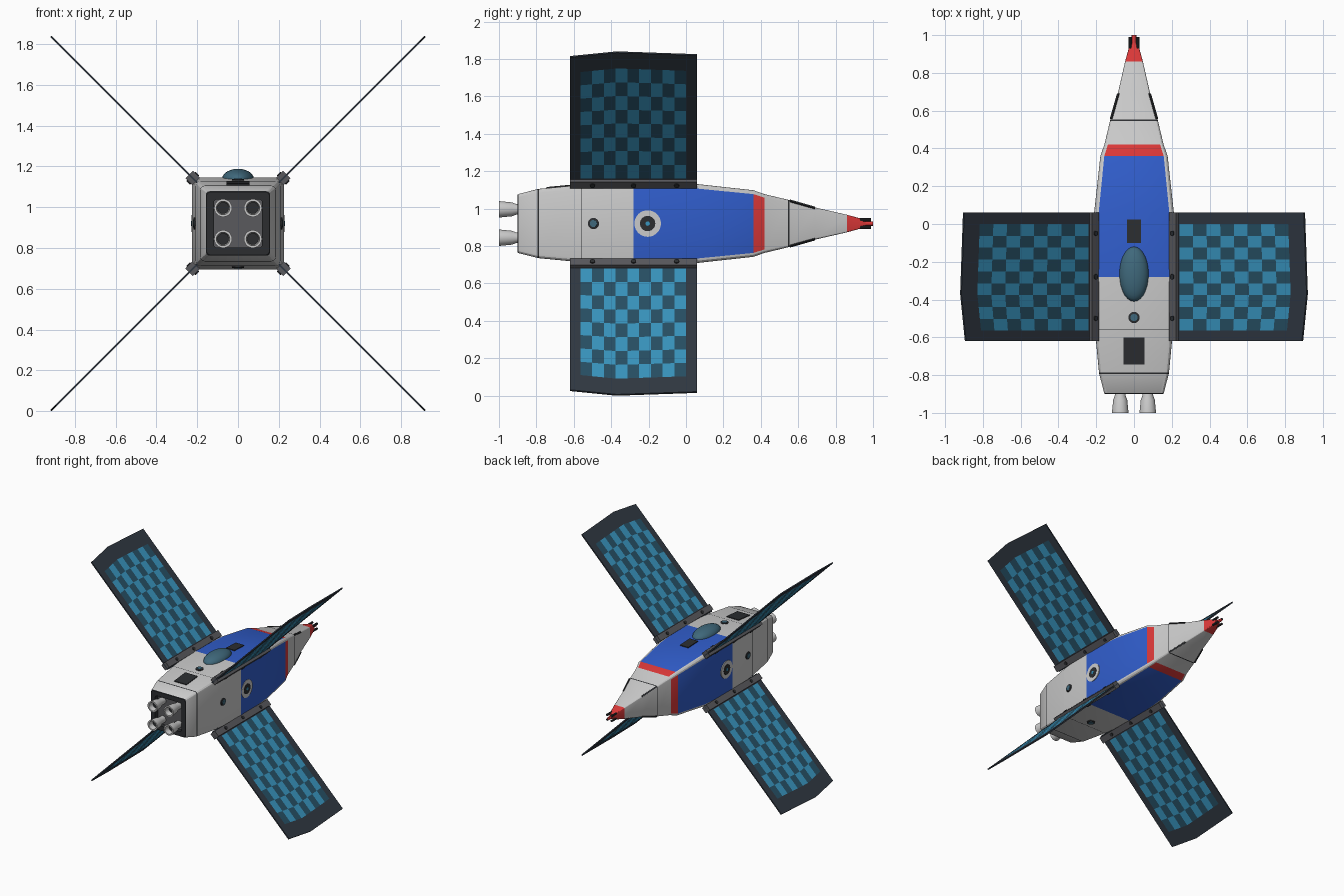
import bpy, bmesh, math
from mathutils import Vector, Matrix

if "Cube" in bpy.data.objects:
    bpy.data.objects.remove(bpy.data.objects["Cube"])

ZC = 0.92  # height of the ship's long axis


def mat(name, r, g, b):
    m = bpy.data.materials.new(name)
    m.diffuse_color = (r, g, b, 1)
    m.use_nodes = True
    m.node_tree.nodes["Principled BSDF"].inputs["Base Color"].default_value = m.diffuse_color
    return m


WHITE = mat("hull_white", 0.62, 0.62, 0.61)
BLUE = mat("hull_blue", 0.03, 0.11, 0.60)
RED = mat("hull_red", 0.72, 0.04, 0.04)
DARK = mat("dark_metal", 0.025, 0.027, 0.03)
FRAME = mat("panel_frame", 0.03, 0.04, 0.055)
GREY = mat("mid_grey", 0.10, 0.10, 0.11)
CELL_A = mat("cell_light", 0.04, 0.30, 0.52)
CELL_B = mat("cell_dark", 0.02, 0.08, 0.13)
GLASS = mat("canopy_glass", 0.05, 0.14, 0.20)


def finish(name, bm, mats, smooth=None):
    bmesh.ops.recalc_face_normals(bm, faces=bm.faces)
    me = bpy.data.meshes.new(name)
    bm.to_mesh(me)
    bm.free()
    for m in mats:
        me.materials.append(m)
    ob = bpy.data.objects.new(name, me)
    bpy.context.collection.objects.link(ob)
    if smooth:
        bpy.context.view_layer.objects.active = ob
        ob.select_set(True)
        bpy.ops.object.shade_smooth_by_angle(angle=math.radians(smooth))
        ob.select_set(False)
    return ob


def hexa(bm, p):
    """Box from four bottom and four top corners."""
    v = [bm.verts.new(q) for q in p]
    for f in ((0, 1, 2, 3), (4, 5, 6, 7), (0, 1, 5, 4), (1, 2, 6, 5), (2, 3, 7, 6), (3, 0, 4, 7)):
        bm.faces.new([v[i] for i in f])


def lerp(pts, y):
    for (a, ha), (b, hb) in zip(pts, pts[1:]):
        if y <= b:
            return ha + (hb - ha) * (y - a) / (b - a)
    return pts[-1][1]


def lathe(name, prof, origin, axis, m, n=20):
    """Turned part: (distance along axis, radius) profile."""
    bm = bmesh.new()
    rings = [[bm.verts.new((r * math.cos(k * math.tau / n), r * math.sin(k * math.tau / n), d))
              for k in range(n)] for d, r in prof]
    for a, b in zip(rings, rings[1:]):
        for k in range(n):
            bm.faces.new((a[k], a[(k + 1) % n], b[(k + 1) % n], b[k]))
    bm.faces.new(rings[0])
    bm.faces.new(rings[-1])
    rot = Vector(axis).to_track_quat('Z', 'Y').to_matrix().to_4x4()
    bm.transform(Matrix.Translation(origin) @ rot)
    return finish(name, bm, [m], 35)


# Hull: rounded square lofted along y, coloured in bands on the flat sides
HALF = [(-0.9, 0.156), (-0.79, 0.185), (-0.56, 0.207), (-0.28, 0.225), (0.06, 0.211),
        (0.36, 0.178), (0.42, 0.157), (0.55, 0.126), (0.69, 0.086), (0.86, 0.047), (0.96, 0.02)]
BANDS = [(-0.795, 0), (-0.787, 3), (-0.562, 0), (-0.558, 3), (-0.28, 0), (0.06, 1), (0.36, 1), (0.42, 2),
         (0.546, 0), (0.554, 3), (0.69, 0), (0.86, 0), (0.96, 2)]
stations = [(-0.865, 0.118, 3), (-0.9, 0.118, 3), (-0.9, 0.154, 3), (-0.895, 0.158, 3)]
stations += [(y, lerp(HALF, y), c) for y, c in BANDS]
bm = bmesh.new()
rings = []
SEG = 3
for y, h, c in stations:
    r = 0.1 * h + 0.003
    ring = []
    for q in range(4):
        cx, cz = [(1, 1), (-1, 1), (-1, -1), (1, -1)][q]
        for s in range(SEG + 1):
            a = math.pi / 2 * (q + s / SEG)
            ring.append(bm.verts.new((cx * (h - r) + r * math.cos(a), y, ZC + cz * (h - r) + r * math.sin(a))))
    rings.append(ring)
n = len(rings[0])
for i in range(1, len(rings)):
    col = stations[i][2]
    for k in range(n):
        f = bm.faces.new((rings[i - 1][k], rings[i - 1][(k + 1) % n], rings[i][(k + 1) % n], rings[i][k]))
        corner = k % (SEG + 1) != SEG
        f.material_index = 0 if corner and (col == 1 or (col == 2 and stations[i][0] < 0.5)) else col
bm.faces.new(rings[0]).material_index = 4
bm.faces.new(rings[-1]).material_index = 2
finish("hull", bm, [WHITE, BLUE, RED, DARK, GREY], 25)

# Dark plates on the top of the hull
for name, y0, y1, w in (("rear_hatch", -0.745, -0.60, 0.056), ("front_hatch", -0.10, 0.025, 0.038)):
    bm = bmesh.new()
    hexa(bm, [(x, y, ZC + lerp(HALF, y) + t) for t in (-0.01, 0.006)
              for x, y in ((-w, y0), (w, y0), (w, y1), (-w, y1))])
    finish(name, bm, [DARK])

# Canopy dome
bm = bmesh.new()
bmesh.ops.create_uvsphere(bm, u_segments=28, v_segments=14, radius=1)
bm.transform(Matrix.Translation((0, -0.265, ZC + 0.218)) @ Matrix.Diagonal((0.078, 0.145, 0.05, 1)))
finish("canopy_dome", bm, [GLASS], 60)

# Round ports on all four sides, target discs on left and right
for i, d in enumerate([(1, 0, 0), (-1, 0, 0), (0, 0, 1), (0, 0, -1)]):
    d = Vector(d)
    o = Vector((0, -0.495, ZC)) + d * lerp(HALF, -0.495)
    lathe(f"port_rim_{i}", [(-0.01, 0.03), (0.005, 0.03), (0.008, 0.025)], o, d, DARK)
    lathe(f"port_glass_{i}", [(0, 0.021), (0.01, 0.019)], o, d, GLASS)
    if i < 2:
        o = Vector((0, -0.205, ZC)) + d * lerp(HALF, -0.205)
        lathe(f"disc_outer_{i}", [(-0.01, 0.071), (0.004, 0.071)], o, d, mat("disc_white", 0.8, 0.8, 0.8), 32)
        lathe(f"disc_middle_{i}", [(0, 0.041), (0.006, 0.041)], o, d, DARK, 28)
        lathe(f"disc_centre_{i}", [(0, 0.012), (0.008, 0.012)], o, d, CELL_A)

# Engine bells with hollow mouths
for sx in (-1, 1):
    for sz in (-1, 1):
        o = (sx * 0.073, -0.85, ZC + sz * 0.076)
        lathe("engine_bell", [(0, 0.027), (0.06, 0.029), (0.08, 0.037), (0.15, 0.044), (0.15, 0.033), (0.09, 0.026)],
              o, (0, -1, 0), WHITE, 24)
        lathe("engine_throat", [(0.085, 0.028), (0.105, 0.028)], o, (0, -1, 0), DARK)

# Nose probe and four small barrels
lathe("nose_probe", [(0, 0.016), (0.04, 0.012), (0.06, 0.012)], (0, 0.94, ZC), (0, 1, 0), RED, 12)
for sx in (-1, 1):
    for sz in (-1, 1):
        lathe("nose_barrel", [(0, 0.009), (0.06, 0.009)], (sx * 0.02, 0.93, ZC + sz * 0.02), (0, 1, 0), DARK, 10)

# Four diagonal solar wings with hinge bars and bolts
EDGE = [(-0.62, 0.892), (-0.37, 0.917), (0.06, 0.902)]
Y0, Y1, NC, NR = -0.565, 0.0, 9, 8
for sx in (-1, 1):
    for sz in (-1, 1):
        out = Vector((sx, 0, sz))
        nor = Vector((sx, 0, -sz)).normalized()

        def P(d, y, t):
            return Vector((0, y, ZC)) + out * d + nor * t

        bm = bmesh.new()
        for (ya, da), (yb, db) in zip(EDGE, EDGE[1:]):
            hexa(bm, [P(d, y, t) for t in (-0.005, 0.005)
                      for d, y in ((0.2, ya), (da, ya), (db, yb), (0.2, yb))])
        finish("wing_frame", bm, [FRAME])

        # Checkered cells on both faces
        bm = bmesh.new()
        for t in (-0.0065, 0.0065):
            grid = []
            for c in range(NC + 1):
                y = Y0 + (Y1 - Y0) * c / NC
                end = lerp(EDGE, y) - 0.083
                grid.append([bm.verts.new(P(0.245 + (end - 0.245) * r / NR, y, t)) for r in range(NR + 1)])
            for c in range(NC):
                for r in range(NR):
                    f = bm.faces.new((grid[c][r], grid[c + 1][r], grid[c + 1][r + 1], grid[c][r + 1]))
                    f.material_index = (c + r) % 2
                    f.normal_update()
                    if f.normal.dot(nor) * t < 0:
                        f.normal_flip()
        me = bpy.data.meshes.new("solar_cells")
        bm.to_mesh(me)
        bm.free()
        me.materials.append(CELL_A)
        me.materials.append(CELL_B)
        bpy.context.collection.objects.link(bpy.data.objects.new("solar_cells", me))

        bm = bmesh.new()
        hexa(bm, [P(d, y, t) for t in (-0.026, 0.026)
                  for d, y in ((0.205, -0.62), (0.24, -0.62), (0.24, 0.06), (0.205, 0.06))])
        finish("hinge_bar", bm, [GREY])
        for y in (-0.5, -0.28, -0.05):
            lathe("hinge_bolt", [(-0.032, 0.014), (0.032, 0.014)], P(0.222, y, 0), nor, DARK, 10)

        # Dark slit on each nose corner
        bm = bmesh.new()
        ha, hb = lerp(HALF, 0.555), lerp(HALF, 0.69)
        hexa(bm, [P(h + e, y, t) for e in (-0.012, 0.0)
                  for h, y, t in ((ha, 0.555, -0.006), (ha, 0.555, 0.006), (hb, 0.69, 0.006), (hb, 0.69, -0.006))])
        finish("nose_slit", bm, [DARK])
